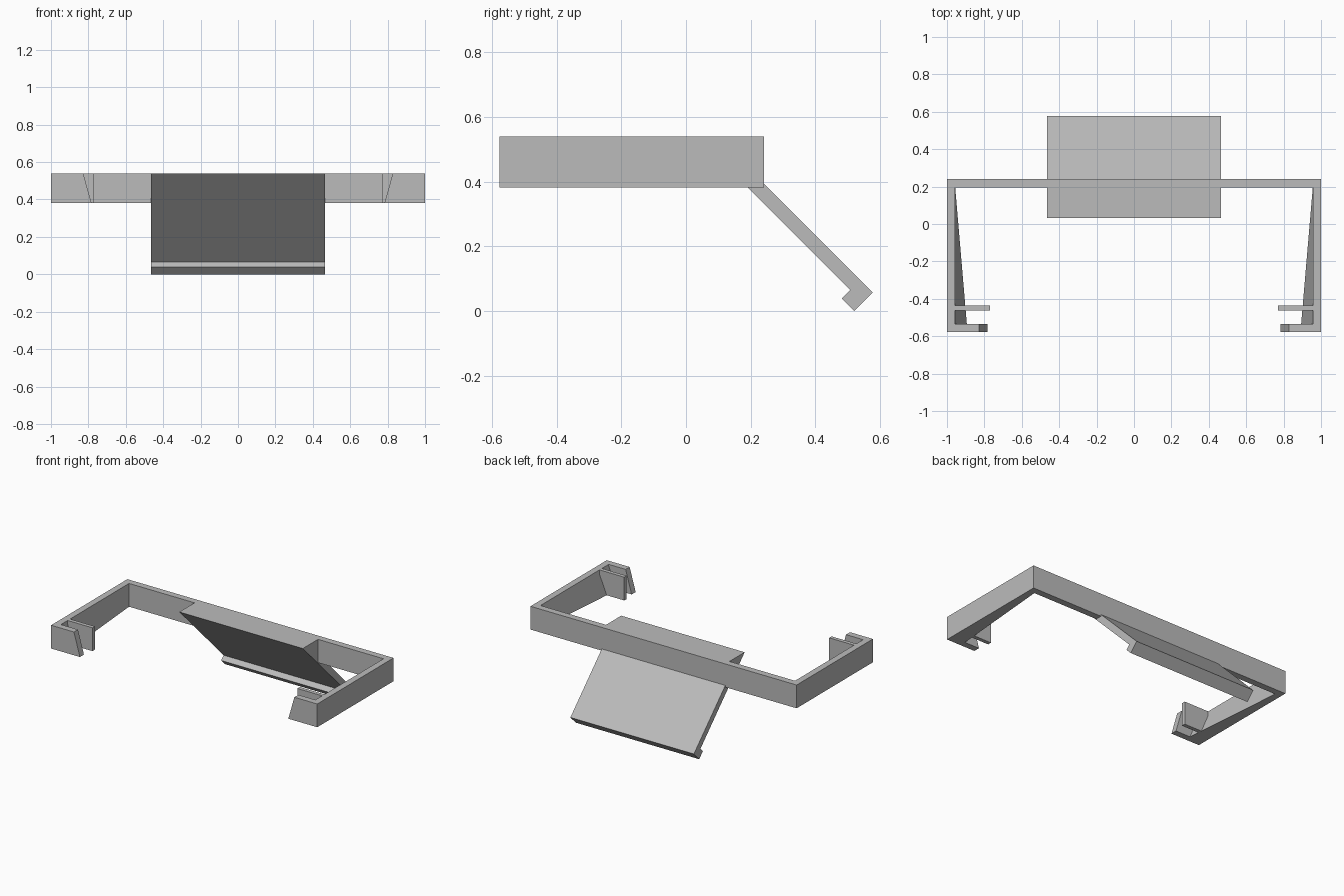
import bpy
import bmesh

cube = bpy.data.objects.get("Cube")
if cube:
    bpy.data.objects.remove(cube, do_unlink=True)

grey = bpy.data.materials.new("light grey plastic")
grey.use_nodes = True
colour = (0.5, 0.5, 0.5, 1)
grey.diffuse_color = colour
grey.node_tree.nodes["Principled BSDF"].inputs["Base Color"].default_value = colour

BOTTOM, TOP = 0.382, 0.54
FRONT, BACK = -0.578, 0.241
BAR_FRONT = 0.196


def loft(name, start, end):
    """Solid between two matching outlines."""
    bm = bmesh.new()
    a = [bm.verts.new(p) for p in start]
    b = [bm.verts.new(p) for p in end]
    bm.faces.new(a)
    bm.faces.new(b[::-1])
    n = len(a)
    for i in range(n):
        j = (i + 1) % n
        bm.faces.new((a[i], b[i], b[j], a[j]))
    bmesh.ops.recalc_face_normals(bm, faces=bm.faces)
    mesh = bpy.data.meshes.new(name)
    bm.to_mesh(mesh)
    bm.free()
    mesh.materials.append(grey)
    obj = bpy.data.objects.new(name, mesh)
    bpy.context.collection.objects.link(obj)
    return obj


def upright(name, low, high):
    """Solid between a lower and an upper plan outline."""
    return loft(name, [(x, y, BOTTOM) for x, y in low],
                [(x, y, TOP) for x, y in high])


def rect(x0, x1, y0, y1):
    return [(x0, y0), (x1, y0), (x1, y1), (x0, y1)]


# Rear cross bar
bar = rect(-1, 1, BAR_FRONT, BACK)
upright("rear_bar", bar, bar)

# Arms, clip lips and clip plates on both sides
for side, s in (("left", 1), ("right", -1)):
    # Arm whose inner face leans inward towards the front
    arm_top = rect(s * 0.956, s, FRONT, BAR_FRONT)
    arm_low = [(s * 0.89, FRONT)] + arm_top[1:]
    upright(side + "_arm", arm_low, arm_top)
    # Front lip with a slanted end
    upright(side + "_front_lip", rect(s * 0.783, s * 0.97, FRONT, -0.535),
            rect(s * 0.828, s * 0.97, FRONT, -0.535))
    # Straight plate behind the lip
    plate = rect(s * 0.77, s * 0.97, -0.463, -0.437)
    upright(side + "_clip_plate", plate, plate)

# Sloped panel with a hooked lower edge
profile = [(0.033, TOP), (BAR_FRONT, TOP), (BAR_FRONT, 0.439), (0.578, 0.057),
           (0.521, 0), (0.482, 0.039), (0.508, 0.065)]
loft("sloped_panel", [(-0.464, y, z) for y, z in profile],
     [(0.464, y, z) for y, z in profile])
